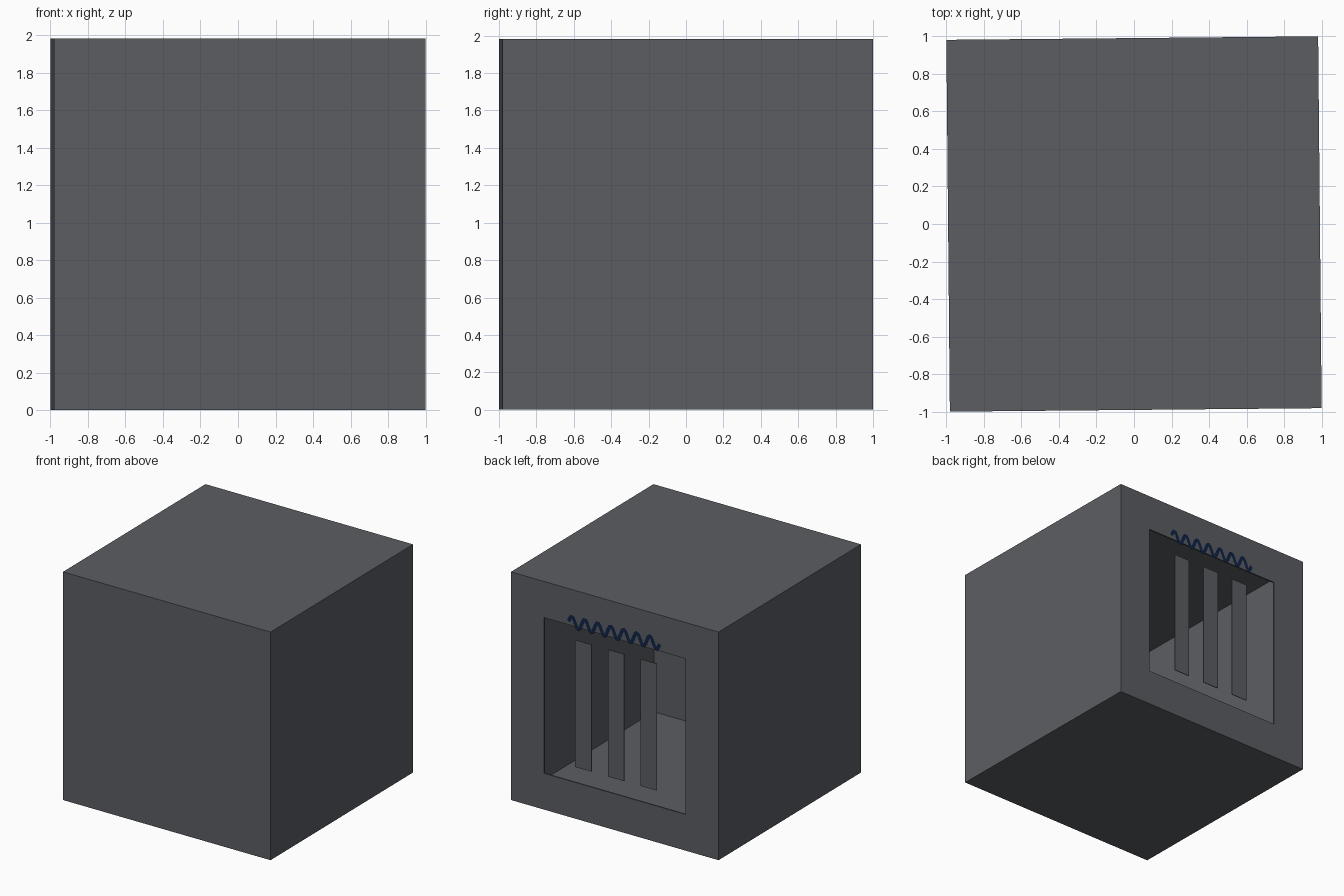
import bpy, bmesh, math
from mathutils import Matrix, Vector

if "Cube" in bpy.data.objects:
    bpy.data.objects.remove(bpy.data.objects["Cube"])

SIDE = 1.983
H = SIDE / 2
WALL = 0.012
TURN = Matrix.Rotation(0.0094, 4, 'Z')   # the whole box is turned very slightly


def material(name, rgb):
    m = bpy.data.materials.new(name)
    m.diffuse_color = (*rgb, 1)
    m.use_nodes = True
    m.node_tree.nodes["Principled BSDF"].inputs["Base Color"].default_value = m.diffuse_color
    return m


grey = material("slate grey", (0.105, 0.111, 0.123))
blue = material("dark blue", (0.005, 0.017, 0.06))


def make(name, bm, mat):
    bmesh.ops.transform(bm, matrix=TURN, verts=bm.verts)
    me = bpy.data.meshes.new(name)
    bm.to_mesh(me)
    bm.free()
    me.materials.append(mat)
    ob = bpy.data.objects.new(name, me)
    bpy.context.collection.objects.link(ob)
    return ob


# hollow box with a square opening in the back face
bm = bmesh.new()
bmesh.ops.create_cube(bm, size=SIDE, matrix=Matrix.Translation((0, 0, H)))
back = [f for f in bm.faces if f.normal.y > 0.9]
bmesh.ops.inset_region(bm, faces=back, thickness=0.445)
bmesh.ops.delete(bm, geom=back, context='FACES')
shell = make("box_shell", bm, grey)
solid = shell.modifiers.new("walls", 'SOLIDIFY')
solid.thickness = WALL
solid.offset = -1
solid.use_even_offset = True

# three flat upright bars, set back a little in the opening
opening = SIDE - 2 * 0.445
pitch = opening / 7
for i in (-1, 0, 1):
    bm = bmesh.new()
    place = Matrix.Translation((2 * i * pitch, H - 0.019, H))
    size = Matrix.Diagonal((pitch, 0.006, opening + 0.01, 1))
    bmesh.ops.create_cube(bm, size=1, matrix=place @ size)
    make(f"window_bar_{i + 2}", bm, grey)

# plain wavy painted band above the opening
bm = bmesh.new()
steps = 64
path = []
for k in range(steps + 1):
    t = k / steps
    path.append(Vector((0.44 - 0.87 * t, H + 0.002,
                        1.70 + 0.03 * t + 0.05 * math.sin(t * 14 * math.pi))))
rows = []
for k, p in enumerate(path):
    d = (path[min(k + 1, steps)] - path[max(k - 1, 0)]).normalized()
    n = Vector((-d.z, 0, d.x)) * 0.016
    rows.append((bm.verts.new(p + n), bm.verts.new(p - n)))
for a, b in zip(rows, rows[1:]):
    bm.faces.new((a[0], b[0], b[1], a[1]))
for f in bm.faces:
    f.normal_update()
    if f.normal.y < 0:
        f.normal_flip()
make("painted_wavy_band", bm, blue)
